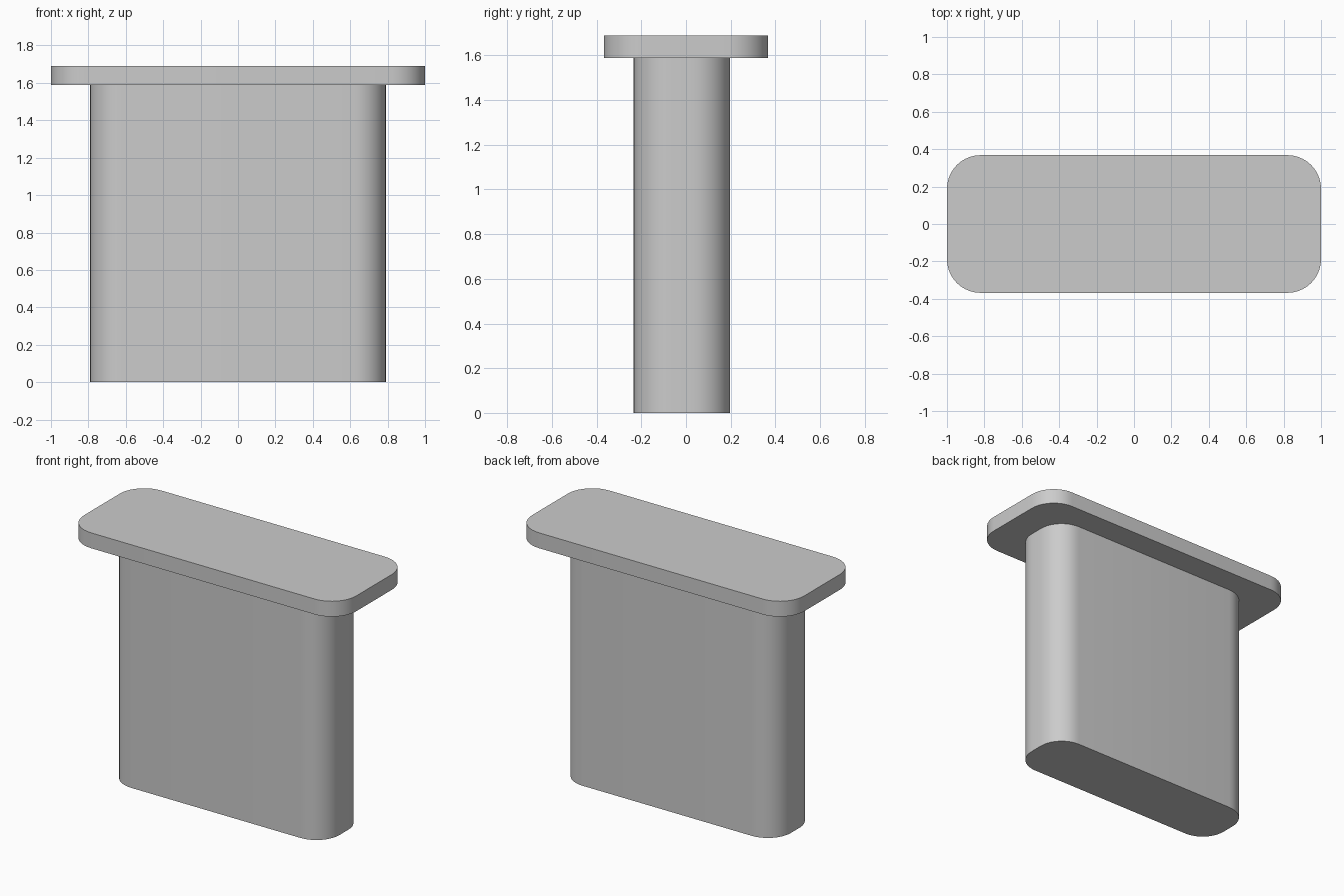
import bpy, bmesh, math

if "Cube" in bpy.data.objects:
    bpy.data.objects.remove(bpy.data.objects["Cube"])


def rounded_slab(name, half_x, half_y, centre_y, z0, z1, radius, steps=10):
    """Extruded rounded rectangle with flat caps."""
    bm = bmesh.new()
    ring = []
    corners = [(1, 1, 0), (-1, 1, 90), (-1, -1, 180), (1, -1, 270)]
    for sx, sy, start in corners:
        for i in range(steps + 1):
            a = math.radians(start + 90 * i / steps)
            ring.append(bm.verts.new((
                sx * (half_x - radius) + radius * math.cos(a),
                centre_y + sy * (half_y - radius) + radius * math.sin(a),
                z0)))
    base = bm.faces.new(ring)
    top = bmesh.ops.extrude_face_region(bm, geom=[base], use_keep_orig=True)
    verts = [g for g in top["geom"] if isinstance(g, bmesh.types.BMVert)]
    bmesh.ops.translate(bm, verts=verts, vec=(0, 0, z1 - z0))
    bmesh.ops.recalc_face_normals(bm, faces=bm.faces)
    mesh = bpy.data.meshes.new(name)
    bm.to_mesh(mesh)
    bm.free()
    obj = bpy.data.objects.new(name, mesh)
    bpy.context.collection.objects.link(obj)
    # Smooth corners, sharp cap edges
    bpy.ops.object.select_all(action="DESELECT")
    obj.select_set(True)
    bpy.context.view_layer.objects.active = obj
    bpy.ops.object.shade_smooth_by_angle(angle=math.radians(30))
    return obj


# Upright body, set slightly towards the front
rounded_slab("pedestal_body", 0.791, 0.216, -0.018, 0.0, 1.588, 0.17)
# Overhanging top plate
rounded_slab("top_plate", 1.0, 0.368, 0.0, 1.588, 1.69, 0.18)
